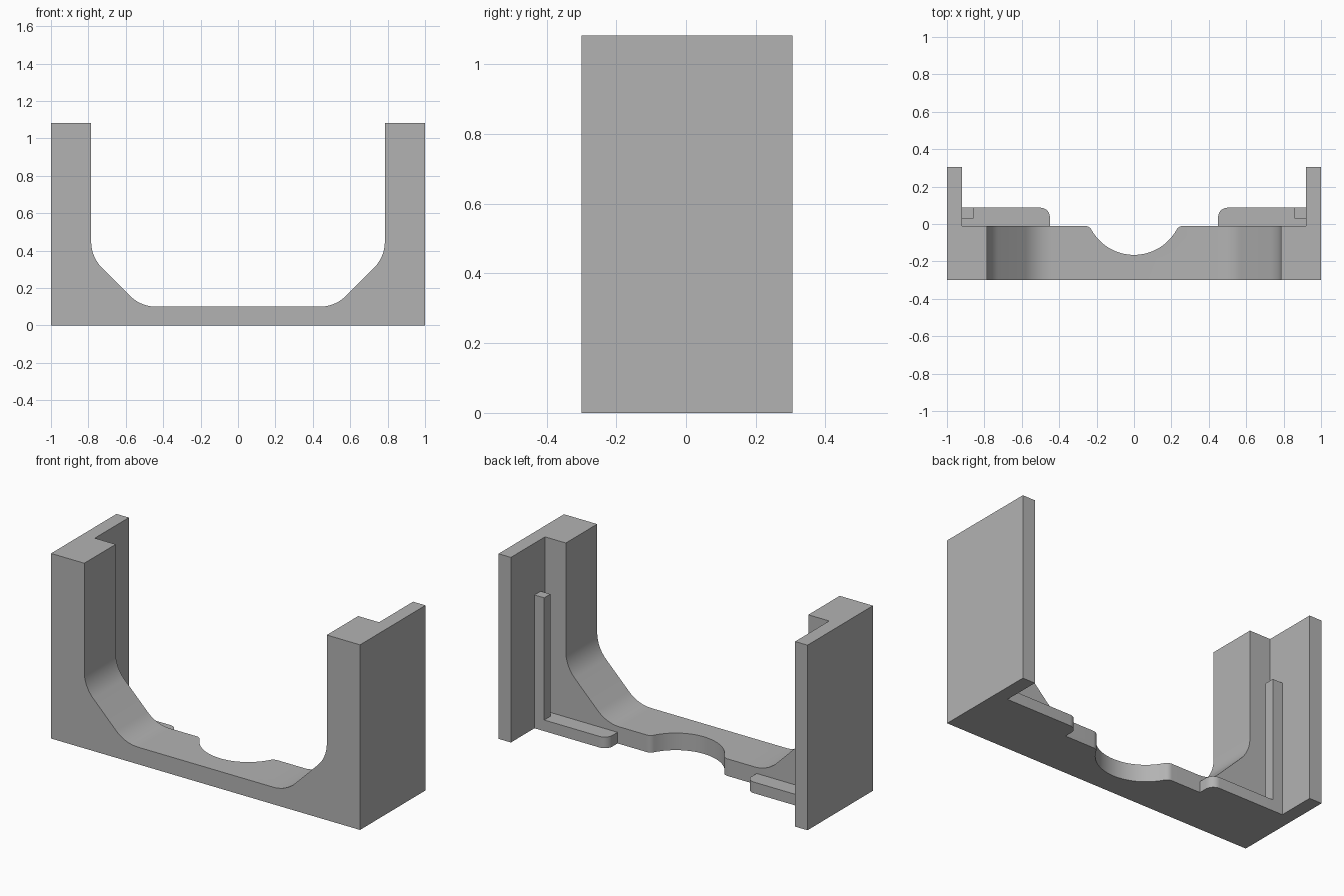
import bpy, bmesh, math
from mathutils import Vector

if "Cube" in bpy.data.objects:
    bpy.data.objects.remove(bpy.data.objects["Cube"], do_unlink=True)

grey = bpy.data.materials.new("plain grey")
grey.use_nodes = True
grey.diffuse_color = (0.45, 0.45, 0.45, 1)
grey.node_tree.nodes["Principled BSDF"].inputs["Base Color"].default_value = grey.diffuse_color

HEIGHT, FRONT, BACK, STEP = 1.083, -0.30, 0.305, -0.01
WALL_IN = 0.92


def arc(cx, cy, r, a0, a1, n):
    """Points along an arc, angles in radians."""
    return [(cx + r * math.cos(a0 + (a1 - a0) * i / n),
             cy + r * math.sin(a0 + (a1 - a0) * i / n)) for i in range(n + 1)]


def rounded(corners, n=10):
    """Polygon from (x, y, radius) corners, each filleted by its radius."""
    out = []
    for i, (x, y, r) in enumerate(corners):
        p = Vector((x, y))
        if r == 0:
            out.append((x, y))
            continue
        u = (Vector(corners[i - 1][:2]) - p).normalized()
        v = (Vector(corners[(i + 1) % len(corners)][:2]) - p).normalized()
        half = u.angle(v) / 2
        c = p + (u + v).normalized() * (r / math.sin(half))
        s, e = p + u * (r / math.tan(half)) - c, p + v * (r / math.tan(half)) - c
        a0 = math.atan2(s.y, s.x)
        turn = math.atan2(s.x * e.y - s.y * e.x, s.dot(e))
        out += arc(c.x, c.y, r, a0, a0 + turn, n)
    return out


def prism(name, outline, lo, hi, axis="z"):
    """Extrude an outline from lo to hi along z (plan) or y (elevation)."""
    place = (lambda a, b, t: (a, b, t)) if axis == "z" else (lambda a, b, t: (a, t, b))
    bm = bmesh.new()
    face = bm.faces.new([bm.verts.new(place(a, b, lo)) for a, b in outline])
    top = bmesh.ops.extrude_face_region(bm, geom=[face])["geom"]
    bmesh.ops.translate(bm, verts=[g for g in top if isinstance(g, bmesh.types.BMVert)],
                        vec=place(0, 0, hi - lo))
    bmesh.ops.recalc_face_normals(bm, faces=bm.faces)
    mesh = bpy.data.meshes.new(name)
    bm.to_mesh(mesh)
    bm.free()
    mesh.materials.append(grey)
    obj = bpy.data.objects.new(name, mesh)
    bpy.context.collection.objects.link(obj)
    return obj


def select(obj):
    bpy.ops.object.select_all(action="DESELECT")
    obj.select_set(True)
    bpy.context.view_layer.objects.active = obj


def smooth(obj):
    select(obj)
    bpy.ops.object.shade_smooth_by_angle(angle=math.radians(25))


# U-shaped frame with sloped, filleted inner corners
right_half = [(1, 0, 0), (1, HEIGHT, 0), (0.785, HEIGHT, 0), (0.785, 0.365, 0.2), (0.52, 0.1, 0.2)]
left_half = [(-x, z, r) for x, z, r in reversed(right_half)]
frame = prism("frame", rounded(right_half + left_half), FRONT, STEP, "y")

# Scooped notch in the back of the floor, with rounded lips
R, CY, LIP = 0.26, 0.095, 0.04
lip_y = STEP - LIP
lip_x = math.sqrt((R + LIP) ** 2 - (CY - lip_y) ** 2)
a = math.atan2(lip_y - CY, lip_x)
lip = arc(lip_x, lip_y, LIP, math.pi / 2, a + math.pi, 8)
bowl = arc(0, CY, R, a, -math.pi - a, 32)
other_lip = [(-x, y) for x, y in reversed(lip)]
outline = [(lip_x, 0.2)] + lip + bowl[1:-1] + other_lip + [(-lip_x, 0.2)]
cutter = prism("notch_cutter", outline, -0.1, 0.3)
cutter.hide_render = True
mod = frame.modifiers.new("notch", "BOOLEAN")
mod.operation, mod.solver, mod.object = "DIFFERENCE", "EXACT", cutter
select(frame)
bpy.ops.object.modifier_apply(modifier=mod.name)
bpy.data.objects.remove(cutter, do_unlink=True)
smooth(frame)


def box(x0, x1, y0, y1):
    return [(x0, y0, 0), (x1, y0, 0), (x1, y1, 0), (x0, y1, 0)]


# Rear flanges, ledges and upright ribs on both sides
for side, s in (("left", 1), ("right", -1)):
    ledge = box(WALL_IN, 0.45, STEP, 0.087)
    ledge[2] = (0.45, 0.087, 0.05)
    parts = [("flange", box(WALL_IN, 1, STEP, BACK), 0, HEIGHT),
             ("ledge", ledge, 0, 0.065),
             ("rib", box(0.857, WALL_IN, 0.03, 0.087), 0.065, 0.78)]
    for name, corners, lo, hi in parts:
        smooth(prism(f"{side}_{name}", rounded([(s * x, y, r) for x, y, r in corners]), lo, hi))
